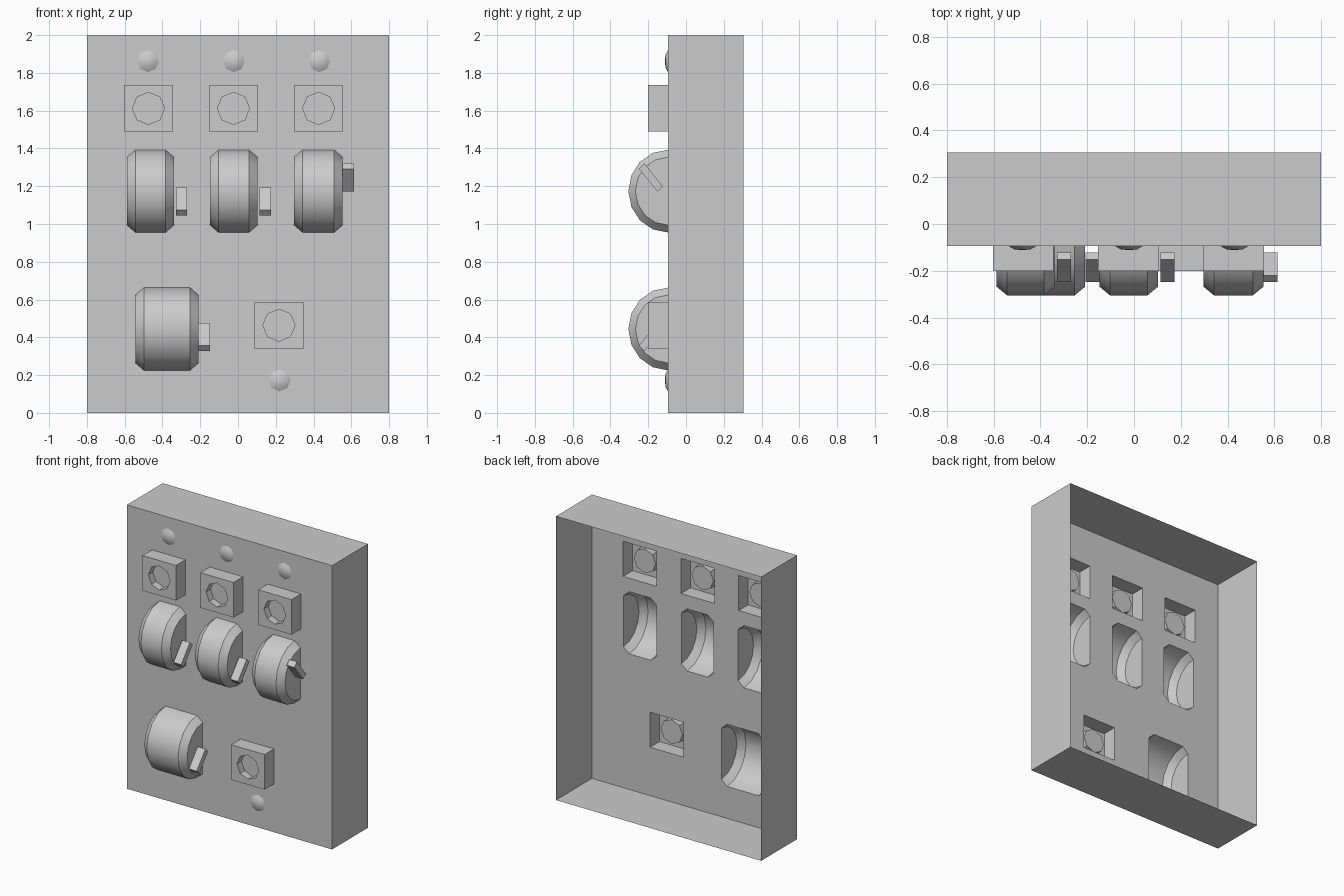
import bpy, bmesh, math

if "Cube" in bpy.data.objects:
    bpy.data.objects.remove(bpy.data.objects["Cube"])

FRONT, BACK = -0.095, 0.305
SOCKETS = [(-0.474, 1.612), (-0.024, 1.612), (0.427, 1.612), (0.217, 0.464)]
SW, SH, SD = 0.13, 0.1235, 0.105            # socket half width, half height, depth
LAMPS = [(-0.477, 1.862), (-0.022, 1.862), (0.43, 1.862), (0.22, 0.172)]
# drum: x0, x1, centre z, lever x0, lever direction, lever z shift
DRUMS = [(-0.588, -0.339, 1.174, -0.329, -1, 0.018),
         (-0.148, 0.103, 1.174, 0.114, -1, 0.018),
         (0.297, 0.554, 1.174, 0.554, 1, 0.0),
         (-0.543, -0.209, 0.444, -0.208, -1, 0.03)]
R, R_IN, CH, RY = 0.219, 0.18, 0.045, 0.96  # drum radii, chamfer, y squash


def finish(bm, name):
    bmesh.ops.recalc_face_normals(bm, faces=bm.faces)
    me = bpy.data.meshes.new(name)
    bm.to_mesh(me)
    bm.free()
    me.shade_smooth()
    me.set_sharp_from_angle(angle=math.radians(32))
    ob = bpy.data.objects.new(name, me)
    bpy.context.collection.objects.link(ob)
    return ob


def loop(bm, pts):
    return [bm.verts.new(p) for p in pts]


def close(bm, vs):
    n = len(vs)
    return [bm.edges.new((vs[i], vs[(i + 1) % n])) for i in range(n)]


def bridge(bm, a, b, cyclic=True):
    n = len(a)
    for i in range(n if cyclic else n - 1):
        j = (i + 1) % n
        bm.faces.new((a[i], a[j], b[j], b[i]))


def rect(cx, cz, w, h, y):
    return [(cx + sx * w, y, cz + sz * h) for sx, sz in ((-1, -1), (1, -1), (1, 1), (-1, 1))]


def ring(cx, cz, r, y, n=8):
    return [(cx + r * math.cos(math.tau * i / n), y, cz + r * math.sin(math.tau * i / n))
            for i in range(n)]


def drum_profile(x0, x1):
    return [(x0, R_IN), (x0 + CH, R), (x1 - CH, R), (x1, R_IN)]


# open-backed case, front panel pierced behind the sockets and drums
bm = bmesh.new()
outer = loop(bm, rect(0, 1, 0.8, 1, FRONT))
edges = close(bm, outer)
for x, z in SOCKETS:
    edges += close(bm, loop(bm, rect(x, z, SW, SH, FRONT)))
for x0, x1, z, *_ in DRUMS:
    p = drum_profile(x0, x1)
    edges += close(bm, loop(bm, [(x, FRONT, z + r) for x, r in p]
                            + [(x, FRONT, z - r) for x, r in reversed(p)]))
bmesh.ops.triangle_fill(bm, use_beauty=True, edges=edges, normal=(0, -1, 0))
bridge(bm, outer, loop(bm, rect(0, 1, 0.8, 1, BACK)))
finish(bm, "case")

# square sockets with an octagonal blind hole
for k, (x, z) in enumerate(SOCKETS):
    bm = bmesh.new()
    y = FRONT - SD
    base = loop(bm, rect(x, z, SW, SH, FRONT))
    face = loop(bm, rect(x, z, SW, SH, y))
    rim = loop(bm, ring(x, z, 0.085, y))
    floor = loop(bm, ring(x, z, 0.085, y + 0.05))
    bmesh.ops.triangle_fill(bm, use_beauty=True, edges=close(bm, face) + close(bm, rim),
                            normal=(0, -1, 0))
    bridge(bm, base, face)
    bridge(bm, rim, floor)
    bm.faces.new(floor)
    finish(bm, f"socket_{k + 1}")

# shallow indicator lamps
for k, (x, z) in enumerate(LAMPS):
    bm = bmesh.new()
    a = loop(bm, ring(x, z, 0.058, FRONT))
    b = loop(bm, ring(x, z, 0.036, FRONT - 0.013))
    tip = bm.verts.new((x, FRONT - 0.017, z))
    bridge(bm, a, b)
    for i in range(8):
        bm.faces.new((b[i], b[(i + 1) % 8], tip))
    finish(bm, f"lamp_{k + 1}")

for k, (x0, x1, z, lx, d, s) in enumerate(DRUMS):
    # half drum with chamfered rims
    bm = bmesh.new()
    rows = [loop(bm, [(x, FRONT - r * RY * math.sin(math.pi * i / 8),
                       z + r * math.cos(math.pi * i / 8)) for i in range(9)])
            for x, r in drum_profile(x0, x1)]
    for a, b in zip(rows, rows[1:]):
        bridge(bm, a, b, cyclic=False)
    bm.faces.new(rows[0])
    bm.faces.new(rows[-1])
    finish(bm, f"drum_{k + 1}")

    # tilted lever beside the drum
    bm = bmesh.new()
    quad = [(-0.249, 0.117), (-0.22, 0.147), (-0.122, 0.025), (-0.151, -0.002)]
    a, b = [loop(bm, [(x, py, z + d * pz + s) for py, pz in quad]) for x in (lx, lx + 0.06)]
    bridge(bm, a, b)
    bm.faces.new(a)
    bm.faces.new(b)
    finish(bm, f"lever_{k + 1}")
